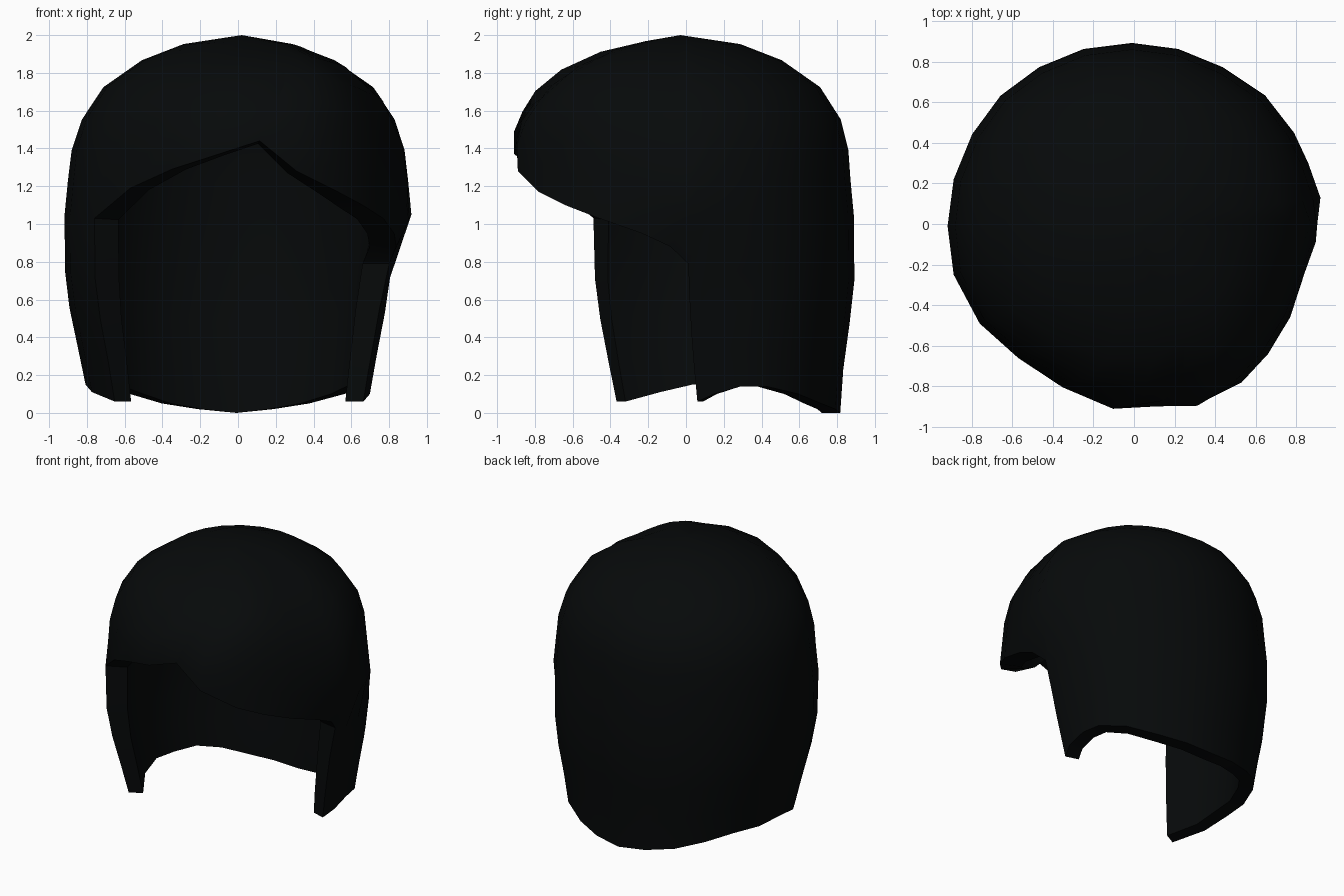
import bpy, bmesh
from math import atan2, sin, cos, hypot, radians

if "Cube" in bpy.data.objects:
    bpy.data.objects.remove(bpy.data.objects["Cube"])

# Columns counter-clockwise from the left panel edge: x, y, upper rim height
front = [(-.76, -.49, 1.03), (-.57, -.66, 1.19), (-.35, -.80, 1.29), (-.10, -.89, 1.37),
         (.11, -.86, 1.44), (.31, -.89, 1.28), (.53, -.78, 1.17), (.66, -.64, 1.10),
         (.77, -.46, 1.03), (.85, -.24, .95), (.90, -.09, .88)]
# Side and back columns: x, y, bottom hem height
back = [(.917, .01, .06), (.92, .13, .10), (.86, .30, .14), (.79, .45, .14), (.65, .63, .10),
        (.44, .77, .05), (.22, .86, .02), (-.01, .89, 0), (-.25, .86, .02), (-.47, .77, .05),
        (-.66, .63, .10), (-.80, .44, .14), (-.89, .22, .14), (-.92, -.01, .15), (-.89, -.25, .11)]
PART = 4                      # column of the hair parting
EDGE = len(front)             # column of the right panel edge
cols = front + [(x, y, .79 if i == 0 else 1.05) for i, (x, y, _) in enumerate(back)]
hems = {EDGE + i: b[2] for i, b in enumerate(back)}
hems[0] = .06

# Radius scale against height
PROFILE = [(0, .85), (.07, .86), (.3, .91), (.5, .96), (.7, .995), (1.03, 1), (1.36, .965),
           (1.46, .94), (1.55, .90), (1.64, .845), (1.73, .77), (1.80, .675), (1.86, .57),
           (1.91, .45), (1.95, .33), (2, 0)]


def lerp_table(table, z):
    for (z0, a), (z1, b) in zip(table, table[1:]):
        if z <= z1:
            return a + (b - a) * (z - z0) / (z1 - z0)
    return table[-1][1]


def ramp(z, z0, z1):
    return max(0, min(1, (z - z0) / (z1 - z0)))


def point(i, z):
    x, y, rim = cols[i]
    r, a = hypot(x, y), atan2(y, x)
    face = max(0, -sin(a))
    s = lerp_table(PROFILE, z)
    if i < EDGE and i > 0:    # fringe columns keep their full width at the rim
        s += (1 - s) * max(0, 1 - (z - rim) / .25)
    if z > 1.05:              # fuller crown at front and back
        s *= 1 + .16 * face ** 2 * ramp(z, 1.3, 1.8) + .03 * max(0, sin(a)) * ramp(z, 1.3, 1.6)
    if z < 1.05:              # tuck behind the right fringe
        pinch = max(0, 1 - abs(a) / radians(36))
        s *= 1 - .16 * pinch * min(1, (1.05 - z) / .33)
    if i == PART and z > rim + .01:   # groove of the parting, fading upward
        s += .035 * ramp(z, 1.65, 1.85) * s - .015
    a += radians(18) * face ** 2 * ramp(z, 1.5, 1.86)
    return (r * s * cos(a), r * s * sin(a) + .06 * max(0, 1 - z / 1.03) ** 2, z)


bm = bmesh.new()
n = len(cols)


def strip(lower, upper, i, j):
    bm.faces.new((lower[i], lower[j], upper[j], upper[i]))


# Crown and fringe
rows = []
for s in (0, .19, .36, .53, .71, .86, .95):
    rows.append([bm.verts.new(point(i, c[2] + (2 - c[2]) * s)) for i, c in enumerate(cols)])
for lo, hi in zip(rows, rows[1:]):
    for i in range(n):
        strip(lo, hi, i, (i + 1) % n)
top = bm.verts.new((.02, -.03, 2))
for i in range(n):
    bm.faces.new((rows[-1][i], rows[-1][(i + 1) % n], top))

# Crisp line along the parting
for lo, hi in zip(rows[:4], rows[1:5]):
    bm.edges.get((lo[PART], hi[PART])).smooth = False

# Side and back panels hanging from the crown
above = {i: rows[0][i] for i in hems}
for t in (.33, .55, .78, 1):
    below = {i: bm.verts.new(point(i, cols[i][2] + (h - cols[i][2]) * t)) for i, h in hems.items()}
    for i in range(EDGE, n):
        strip(below, above, i, (i + 1) % n)
    above = below

mesh = bpy.data.meshes.new("hair")
bm.to_mesh(mesh)
bm.free()
hair = bpy.data.objects.new("hair", mesh)
bpy.context.collection.objects.link(hair)
mat = bpy.data.materials.new("black_hair")
mat.diffuse_color = (.002, .0028, .003, 1)
mat.use_nodes = True
mat.node_tree.nodes["Principled BSDF"].inputs["Base Color"].default_value = mat.diffuse_color
mesh.materials.append(mat)

# Inward thickness
count = len(mesh.vertices)
solid = hair.modifiers.new("thickness", 'SOLIDIFY')
solid.thickness = .15
solid.offset = -1
bpy.context.view_layer.objects.active = hair
hair.select_set(True)
bpy.ops.object.modifier_apply(modifier=solid.name)

# Inner wall thins toward a level hem
for k in range(count):
    outer, inner = mesh.vertices[k].co, mesh.vertices[k + count].co
    if outer.z < 1.02:
        inner.xy = outer.xy.lerp(inner.xy, .65 + .35 * ramp(outer.z, 0, .8))
        inner.z = outer.z
bpy.ops.object.shade_smooth_by_angle(angle=radians(40))
